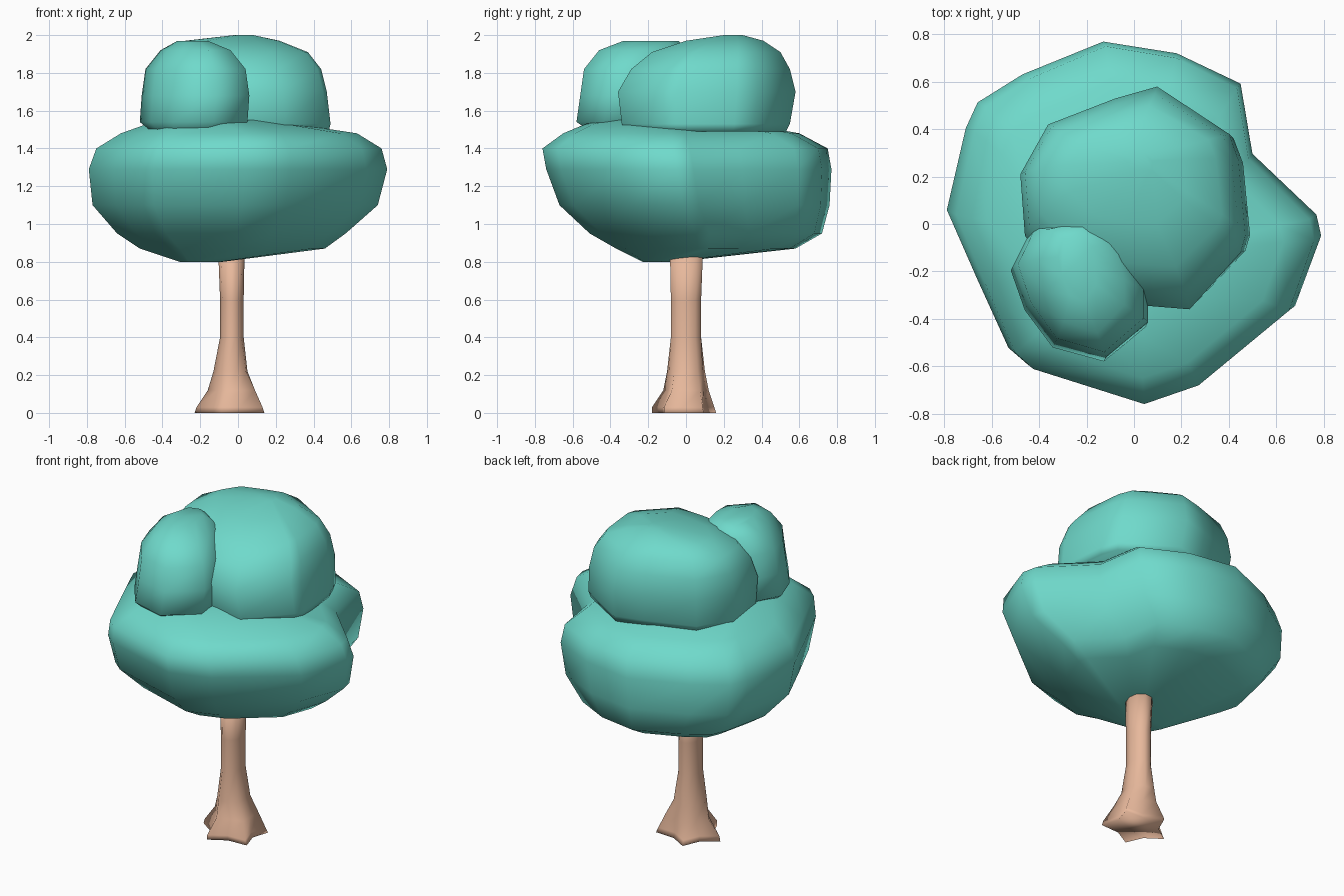
import bpy, bmesh, math


def material(name, color):
    m = bpy.data.materials.new(name)
    m.diffuse_color = (*color, 1)
    return m


def loft(name, rings, mat):
    """Skin a stack of rings, each a list of 3D points, and cap both ends."""
    bm = bmesh.new()
    rows = [[bm.verts.new(p) for p in ring] for ring in rings]
    n = len(rows[0])
    for a, b in zip(rows, rows[1:]):
        for i in range(n):
            j = (i + 1) % n
            bm.faces.new((a[i], a[j], b[j], b[i]))
    bm.faces.new(rows[0][::-1])
    bm.faces.new(rows[-1])
    bmesh.ops.recalc_face_normals(bm, faces=bm.faces)
    for f in bm.faces:
        f.smooth = True
    me = bpy.data.meshes.new(name)
    bm.to_mesh(me)
    bm.free()
    me.materials.append(mat)
    ob = bpy.data.objects.new(name, me)
    bpy.context.collection.objects.link(ob)
    return ob


def fit(outline, z, x0, x1, y0, y1):
    """Stretch an outline to fill a box at height z."""
    xs, ys = zip(*outline)
    ax, bx, ay, by = min(xs), max(xs), min(ys), max(ys)
    return [(x0 + (x - ax) / (bx - ax) * (x1 - x0),
             y0 + (y - ay) / (by - ay) * (y1 - y0), z) for x, y in outline]


leaf = material("leaf", (0.16, 0.70, 0.60))
bark = material("bark", (0.80, 0.48, 0.33))

# wide lower canopy
outline = [(0.79, -0.06), (0.77, 0.03), (0.5, 0.29), (0.45, 0.59), (0.18, 0.72),
           (-0.13, 0.77), (-0.47, 0.63), (-0.66, 0.51), (-0.71, 0.4), (-0.79, 0.05),
           (-0.66, -0.25), (-0.53, -0.54), (-0.45, -0.61), (0.04, -0.76),
           (0.28, -0.68), (0.68, -0.36)]
levels = [(0.80, -0.31, -0.08, -0.23, -0.05), (0.87, -0.52, 0.46, -0.37, 0.58),
          (0.95, -0.64, 0.57, -0.51, 0.72), (1.10, -0.77, 0.74, -0.67, 0.76),
          (1.29, -0.79, 0.79, -0.74, 0.77), (1.40, -0.75, 0.76, -0.76, 0.75),
          (1.48, -0.62, 0.63, -0.65, 0.60), (1.53, -0.48, 0.30, -0.53, 0.32),
          (1.55, -0.30, 0.15, -0.42, 0.05)]
loft("lower_canopy", [fit(outline, *l) for l in levels], leaf)

# large upper canopy
outline = [(0.49, -0.05), (0.46, 0.27), (0.42, 0.38), (0.11, 0.58), (-0.07, 0.53),
           (-0.36, 0.42), (-0.48, 0.21), (-0.46, -0.05), (-0.25, -0.28),
           (0.0, -0.34), (0.25, -0.36), (0.47, -0.12)]
levels = [(1.49, -0.46, 0.48, -0.32, 0.53), (1.53, -0.47, 0.49, -0.34, 0.55),
          (1.70, -0.48, 0.47, -0.36, 0.58), (1.82, -0.46, 0.44, -0.29, 0.55),
          (1.91, -0.41, 0.37, -0.18, 0.50), (1.97, -0.28, 0.22, 0.0, 0.41),
          (2.0, -0.02, 0.08, 0.2, 0.3)]
loft("upper_canopy", [fit(outline, *l) for l in levels], leaf)

# small upper canopy, front left
outline = [(0.06, -0.3), (0.0, -0.1), (-0.2, 0.01), (-0.44, -0.03), (-0.52, -0.19),
           (-0.46, -0.36), (-0.34, -0.52), (-0.12, -0.58), (0.06, -0.43)]
levels = [(1.46, -0.42, -0.12, -0.46, -0.15), (1.54, -0.52, 0.05, -0.58, 0.0),
          (1.68, -0.51, 0.06, -0.56, 0.02), (1.82, -0.49, 0.04, -0.54, 0.02),
          (1.92, -0.41, -0.04, -0.46, 0.01), (1.97, -0.32, -0.16, -0.33, -0.04)]
loft("small_canopy", [fit(outline, *l) for l in levels], leaf)

# trunk flaring into five roots; last value is how deep the gaps between roots cut
levels = [(0.0, -0.23, 0.14, -0.18, 0.16, 0.35), (0.03, -0.22, 0.13, -0.18, 0.15, 0.35),
          (0.12, -0.16, 0.09, -0.12, 0.12, 0.22), (0.22, -0.13, 0.05, -0.10, 0.10, 0.1),
          (0.40, -0.095, 0.03, -0.08, 0.08, 0.0), (0.60, -0.095, 0.03, -0.08, 0.08, 0.0),
          (0.86, -0.105, 0.035, -0.085, 0.09, 0.0)]
rings = []
for *box, cut in levels:
    star = []
    for i in range(10):
        a = math.pi + i * math.pi / 5
        r = 1 - cut * (i % 2)
        star.append((r * math.cos(a), r * math.sin(a)))
    rings.append(fit(star, *box))
loft("trunk", rings, bark)
